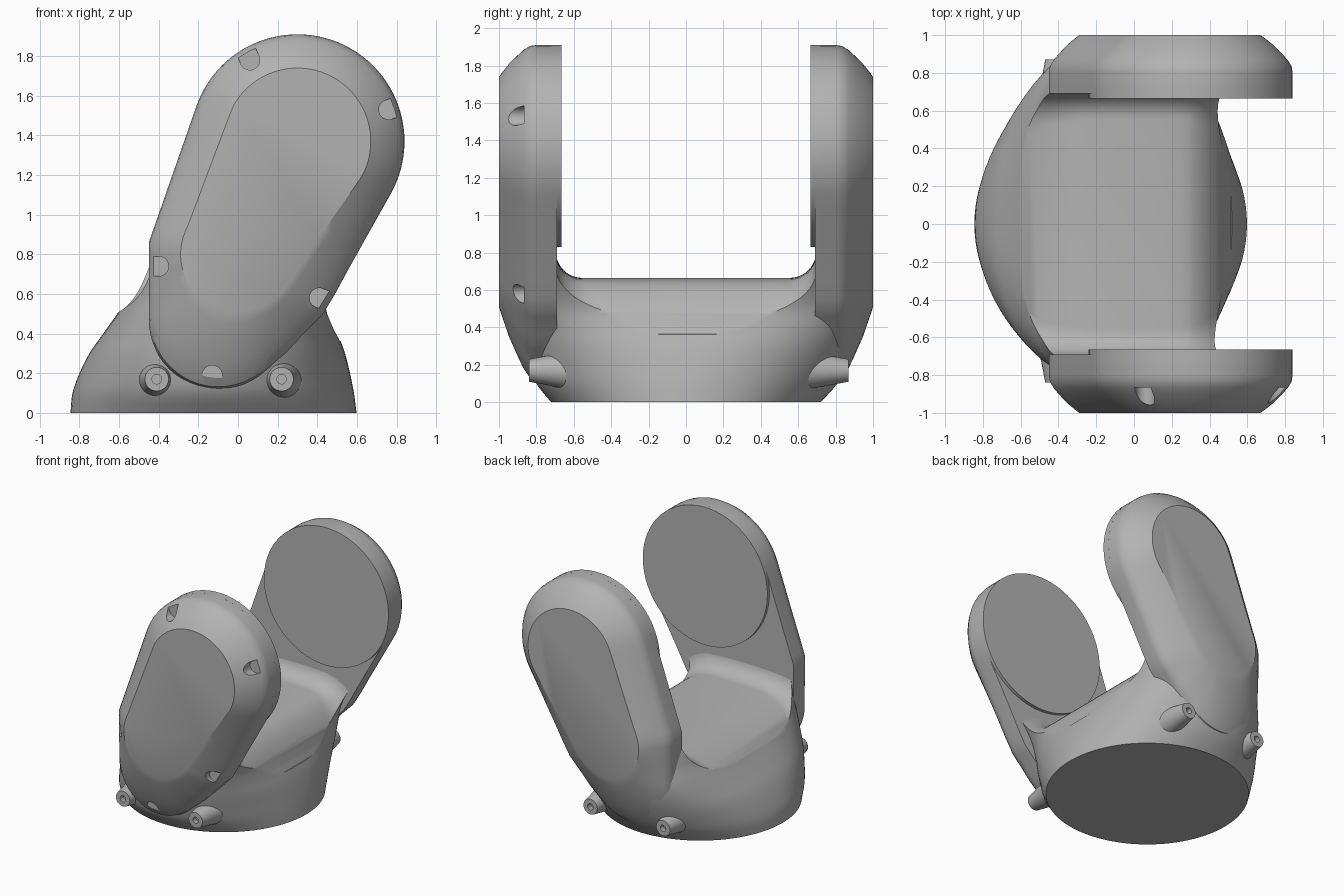
import bpy, bmesh, math
from mathutils import Vector

cube = bpy.data.objects.get("Cube")
if cube:
    bpy.data.objects.remove(cube, do_unlink=True)

grey = bpy.data.materials.new("plain_grey")
grey.use_nodes = True
grey.diffuse_color = (0.45, 0.45, 0.45, 1)
grey.node_tree.nodes["Principled BSDF"].inputs["Base Color"].default_value = (0.45, 0.45, 0.45, 1)


def loft(name, rings):
    """Closed solid through rings of equal point count."""
    bm = bmesh.new()
    rows = [[bm.verts.new(p) for p in ring] for ring in rings]
    n = len(rows[0])
    for a, b in zip(rows, rows[1:]):
        for i in range(n):
            j = (i + 1) % n
            bm.faces.new((a[i], a[j], b[j], b[i]))
    bm.faces.new(rows[0])
    bm.faces.new(rows[-1])
    bmesh.ops.recalc_face_normals(bm, faces=bm.faces)
    mesh = bpy.data.meshes.new(name)
    bm.to_mesh(mesh)
    bm.free()
    mesh.materials.append(grey)
    obj = bpy.data.objects.new(name, mesh)
    bpy.context.collection.objects.link(obj)
    return obj


def activate(obj):
    bpy.ops.object.select_all(action='DESELECT')
    obj.select_set(True)
    bpy.context.view_layer.objects.active = obj


def cut(obj, cutter):
    cutter.hide_render = True
    mod = obj.modifiers.new("cut", 'BOOLEAN')
    mod.operation, mod.solver, mod.object = 'DIFFERENCE', 'EXACT', cutter
    activate(obj)
    bpy.ops.object.modifier_apply(modifier=mod.name)
    bpy.data.objects.remove(cutter, do_unlink=True)


def smooth(obj, degrees=32):
    activate(obj)
    bpy.ops.object.shade_smooth_by_angle(angle=math.radians(degrees))


def refine(rows, steps):
    """Catmull-Rom interpolation of table rows."""
    out = []
    for i in range(len(rows) - 1):
        quad = [Vector(rows[max(0, min(len(rows) - 1, i + k))]) for k in (-1, 0, 1, 2)]
        p0, p1, p2, p3 = quad
        for s in range(steps):
            t = s / steps
            out.append(p1 + (p2 - p0) * (t / 2)
                       + (p0 * 2 - p1 * 5 + p2 * 4 - p3) * (t * t / 2)
                       + (p1 * 3 - p0 - p2 * 3 + p3) * (t ** 3 / 2))
    return out + [Vector(rows[-1])]


def circle(cx, y, cz, r, n=48):
    return [(cx + r * math.cos(math.tau * i / n), y, cz + r * math.sin(math.tau * i / n))
            for i in range(n)]


# Body: height, left x, right x, front depth, back depth, squareness
BODY = [(0, -.845, .598, .72, .72, 2), (.1, -.835, .585, .80, .81, 2),
        (.2, -.80, .565, .83, .87, 2.1), (.3, -.75, .54, .84, .91, 2.3),
        (.4, -.68, .505, .84, .94, 2.6), (.5, -.61, .48, .84, .95, 3),
        (.6, -.55, .50, .84, .94, 3.4), (.7, -.51, .545, .84, .91, 4),
        (.86, -.45, .63, .82, .84, 5), (1, -.40, .70, .80, .80, 5)]


def body_ring(row, n=96):
    z, left, right, front, back, power = row
    ring = []
    for i in range(n):
        c, s = math.cos(math.tau * i / n), math.sin(math.tau * i / n)
        x = math.copysign(abs(c) ** (2 / power), c) * (right - left) / 2
        y = math.copysign(abs(s) ** (2 / power), s) * (back if s > 0 else front)
        ring.append(((left + right) / 2 + x, y, z))
    return ring


body = loft("base_body", [body_ring(r) for r in refine(BODY, 4)])

# Saddle opening between the arms, falling away at both ends
SADDLE = [(-1, .30), (-.75, .36), (-.6, .51), (-.4, .62), (-.2, .66), (.2, .66),
          (.34, .62), (.44, .51), (.5, .39), (.56, .35), (.9, .32)]


def saddle_ring(row, n=12):
    x, low = row
    r = .14 + max(0, .66 - low) * .6
    half = [(.695 - r + r * math.sin(a), low + r - r * math.cos(a))
            for a in (math.pi / 2 * i / n for i in range(n + 1))] + [(.695, 2)]
    return [(x, y, z) for y, z in half] + [(x, -y, z) for y, z in reversed(half)]


cut(body, loft("saddle_cutter", [saddle_ring(r) for r in refine(SADDLE, 4)]))
smooth(body)

# Arm outline: round head, straight sides, round foot
HEAD, RADIUS = Vector((.30, 1.37)), .54
AXIS_END = Vector((0, .80))


def arc(c, r, start, end, n):
    return [Vector((c[0] + r * math.cos(math.radians(start + (end - start) * i / n)),
                    c[1] + r * math.sin(math.radians(start + (end - start) * i / n))))
            for i in range(n + 1)]


outline = arc(HEAD, RADIUS, -29.6, 160.5, 36) + [Vector((-.45, .86))]
outline += arc((-.1, .47), .35, 180, 312, 20)
outline += [Vector(p) for p in ((.25, .31), (.34, .41), (.43, .5), (.49, .6), (.56, .73))]
fine = []
for a, b in zip(outline, outline[1:] + outline[:1]):
    k = max(1, round((b - a).length / .06))
    fine += [a.lerp(b, i / k) for i in range(k)]


def inner(p):
    """Matching point on the edge of the flat outer face."""
    axis = AXIS_END - HEAD
    t = max(0, min(1, (p - HEAD).dot(axis) / axis.length_squared))
    c = HEAD + axis * t
    return c + (p - c).normalized() * (.37 - .08 * t)


def arm_ring(depth, inset):
    return [(q.x, depth, q.y) for q in (p.lerp(inner(p), inset) for p in fine)]


RIM = [(.69, 0), (.80, 0), (.835, .03), (.87, .16), (.905, .35), (.945, .58), (.98, .84), (1, 1)]
NOTCHES = [(.06, 1.78, 113), (.76, 1.53, 20), (-.40, .74, 180), (.41, .58, -20), (-.13, .19, -90)]

for side, label in ((-1, "front"), (1, "back")):
    arm = loft(label + "_arm", [arm_ring(side * d, i) for d, i in RIM])
    if side < 0:
        # Screw pockets, open toward the rim
        for x, z, angle in NOTCHES:
            d = Vector((math.cos(math.radians(angle)), math.sin(math.radians(angle))))
            prof = arc((x, z), .05, angle + 90, angle + 270, 12)
            prof += [prof[-1] + d * .055, prof[0] + d * .055]
            cut(arm, loft("pocket_cutter", [[(p.x, y, p.y) for p in prof] for y in (-1.1, -.865)]))
    smooth(arm)

    # Round joint face on the inside of the arm
    smooth(loft(label + "_joint_disc",
                [circle(HEAD.x, side * y, HEAD.y, RADIUS, 96) for y in (.665, .72)]))

    # Bosses with a small blind hole
    tip = .87 if side > 0 else .84
    for x, name in ((-.41, "right"), (.22, "left")):
        steps = [(.55, .12), (tip - .08, .075), (tip, .06), (tip, .024), (tip - .04, .024)]
        smooth(loft(f"{label}_{name}_boss",
                    [circle(x, side * y, .17, r, 32) for y, r in steps]))
